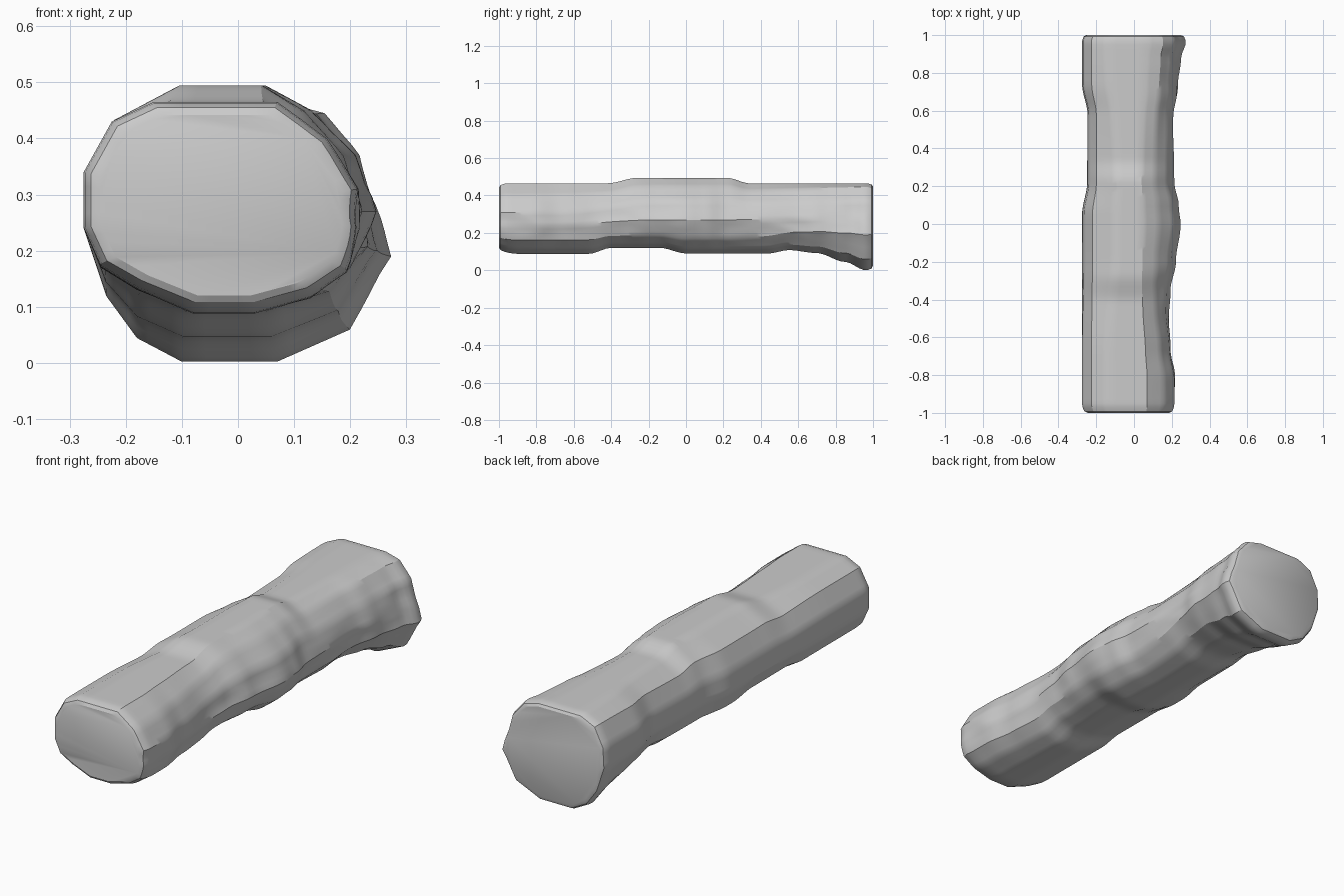
import bpy, bmesh, math
from mathutils import Vector, noise

if "Cube" in bpy.data.objects:
    bpy.data.objects.remove(bpy.data.objects["Cube"])

# Cross-sections (x, z), from top right going clockwise: front, middle, back
FRONT = [(.07, .465), (.16, .40), (.215, .31), (.22, .24), (.195, .16), (.13, .115), (.03, .086),
         (-.08, .086), (-.18, .13), (-.245, .17), (-.275, .24), (-.275, .34), (-.225, .43), (-.15, .465)]
MID = [(.05, .493), (.13, .45), (.21, .37), (.25, .27), (.205, .17), (.13, .115), (.03, .09),
       (-.08, .09), (-.18, .13), (-.245, .17), (-.275, .25), (-.265, .34), (-.22, .43), (-.10, .493)]
BACK = [(.08, .465), (.155, .445), (.22, .37), (.25, .28), (.275, .19), (.20, .06), (.07, .003),
        (-.10, .003), (-.18, .045), (-.235, .12), (-.275, .24), (-.27, .34), (-.225, .43), (-.15, .465)]

# Extents along the length: (y, value)
TOP = [(-1, .465), (-.42, .465), (-.26, .494), (.22, .494), (.34, .465), (1, .465)]
BOTTOM = [(-1, .10), (-.9, .088), (-.52, .088), (-.4, .12), (-.14, .12), (0, .09), (.44, .09),
          (.55, .108), (.7, .092), (.85, .045), (.96, .001), (1, .001)]
LEFT = [(-1, -.275), (.05, -.275), (.22, -.248), (.58, -.246), (.74, -.275), (1, -.275)]
RIGHT = [(-1, .22), (-.82, .22), (-.66, .195), (-.5, .185), (-.35, .195), (-.2, .225), (0, .25),
         (.1, .24), (.22, .214), (.58, .212), (.72, .232), (.88, .25), (.96, .275), (1, .275)]
CX, CZ, STEPS, SUB = -.02, .27, 80, 4


def sample(table, y):
    for (a, va), (b, vb) in zip(table, table[1:]):
        if y <= b:
            t = max(0, (y - a) / (b - a))
            return va + (vb - va) * t * t * (3 - 2 * t)
    return table[-1][1]


def section(y):
    # Blend the key profiles, then fit them to the local extents
    if y < 0:
        a, b, t = FRONT, MID, sample([(-.7, 0), (-.15, 1)], y)
    else:
        a, b, t = MID, BACK, sample([(.2, 0), (.97, 1)], y)
    p = [Vector(u).lerp(Vector(v), t) for u, v in zip(a, b)]
    hi_x, lo_x = max(v.x for v in p), min(v.x for v in p)
    hi_z, lo_z = max(v.y for v in p), min(v.y for v in p)
    sx = ((sample(LEFT, y) - CX) / (lo_x - CX), (sample(RIGHT, y) - CX) / (hi_x - CX))
    sz = ((sample(BOTTOM, y) - CZ) / (lo_z - CZ), (sample(TOP, y) - CZ) / (hi_z - CZ))
    p = [Vector((CX + (v.x - CX) * sx[v.x > CX], CZ + (v.y - CZ) * sz[v.y > CZ])) for v in p]
    ring = []
    for i in range(len(p)):
        for k in range(SUB):
            q = p[i].lerp(p[(i + 1) % len(p)], k / SUB)
            # Gentle bark ripples on the right and lower flanks
            side = max(0, (q.x - CX) / .25) * max(0, 1 - abs(q.y - CZ) / .2)
            r = noise.noise(Vector((q.x * 9, y * 4 + q.y * 5, q.y * 14))) * .014 * side
            ring.append(Vector((q.x - abs(r), q.y)))
    return ring


# Log: lofted rings with rounded end rims
stations = [(-1, .024), (-.992, .01), (-.97, .002)]
stations += [(-.95 + 1.9 * i / STEPS, 0) for i in range(STEPS + 1)]
stations += [(.975, .001), (.993, .007), (1, .018)]
bm = bmesh.new()
rings = []
for y, inset in stations:
    k = 1 - inset / .2
    rings.append([bm.verts.new((CX + (q.x - CX) * k, y, CZ + (q.y - CZ) * k)) for q in section(y)])
n = len(rings[0])
for a, b in zip(rings, rings[1:]):
    for i in range(n):
        j = (i + 1) % n
        bm.faces.new((a[i], a[j], b[j], b[i]))
bm.faces.new(rings[0])
bm.faces.new(rings[-1][::-1])
bmesh.ops.recalc_face_normals(bm, faces=bm.faces)
mesh = bpy.data.meshes.new("log")
bm.to_mesh(mesh)
bm.free()
log = bpy.data.objects.new("log", mesh)
bpy.context.collection.objects.link(log)
bpy.context.view_layer.objects.active = log
log.select_set(True)
bpy.ops.object.shade_smooth_by_angle(angle=math.radians(30))
